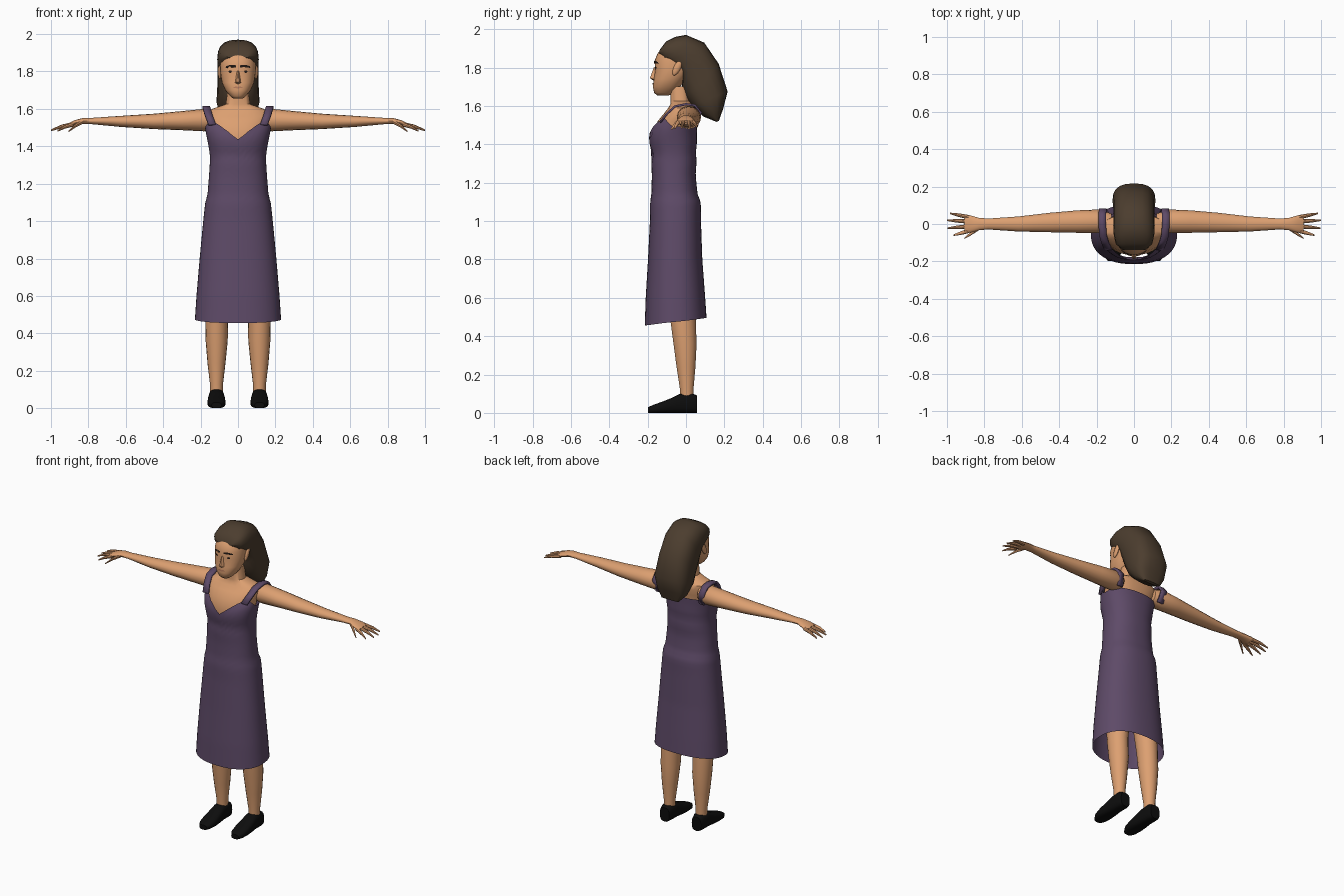
import bpy, bmesh, math
from mathutils import Vector
from mathutils.bvhtree import BVHTree


def material(name, rgb):
    m = bpy.data.materials.new(name)
    m.diffuse_color = (*rgb, 1)
    return m


SKIN = material("skin", (0.72, 0.35, 0.165))
DRESS = material("purple_cloth", (0.112, 0.069, 0.138))
HAIR = material("brown_hair", (0.072, 0.047, 0.028))
BLACK = material("black_leather", (0.004, 0.004, 0.004))
DARK = material("dark_brow", (0.018, 0.011, 0.008))
LIPS = material("lips", (0.47, 0.2, 0.11))


def finish(name, bm, mat, angle=40):
    bmesh.ops.recalc_face_normals(bm, faces=bm.faces)
    me = bpy.data.meshes.new(name)
    bm.to_mesh(me)
    bm.free()
    me.materials.append(mat)
    ob = bpy.data.objects.new(name, me)
    bpy.context.collection.objects.link(ob)
    bpy.ops.object.select_all(action='DESELECT')
    ob.select_set(True)
    bpy.context.view_layer.objects.active = ob
    bpy.ops.object.shade_smooth_by_angle(angle=math.radians(angle))
    return ob


def spow(v, n):
    return math.copysign(abs(v) ** (2 / n), v)


def loft(name, rings, mat, sides=20, n=2.3, caps=True, angle=40):
    """Skin a row of superellipse rings, each (centre, half axis u, half axis v)."""
    bm = bmesh.new()
    rows = []
    for c, u, v in rings:
        c, u, v = Vector(c), Vector(u), Vector(v)
        rows.append([bm.verts.new(c + u * spow(math.cos(a), n) + v * spow(math.sin(a), n))
                     for a in (2 * math.pi * i / sides for i in range(sides))])
    for r0, r1 in zip(rows, rows[1:]):
        for i in range(sides):
            j = (i + 1) % sides
            bm.faces.new((r0[i], r0[j], r1[j], r1[i]))
    if caps:
        bm.faces.new(rows[0])
        bm.faces.new(rows[-1])
    return finish(name, bm, mat, angle)


def upright(profile, x=0):
    """Rings from rows of (z, y front, y back, half width)."""
    return [((x, (f + b) / 2, z), (w, 0, 0), (0, (b - f) / 2, 0)) for z, f, b, w in profile]


def interp(table, t):
    """Linear lookup in rows of (key, values...)."""
    if t <= table[0][0]:
        return table[0][1:]
    for p, q in zip(table, table[1:]):
        if t <= q[0]:
            k = (t - p[0]) / (q[0] - p[0])
            return [a + (b - a) * k for a, b in zip(p[1:], q[1:])]
    return table[-1][1:]


# Torso and neck
loft("torso", upright([
    (0.95, -0.15, 0.04, 0.14), (1.30, -0.15, 0.03, 0.13), (1.44, -0.165, 0.04, 0.145),
    (1.52, -0.148, 0.045, 0.16), (1.56, -0.115, 0.055, 0.172), (1.59, -0.092, 0.05, 0.165),
    (1.608, -0.082, 0.035, 0.115), (1.625, -0.08, 0.02, 0.066), (1.70, -0.085, 0.015, 0.055)]),
    SKIN, 28, 2.4)

# Dress: tube following a profile, with shaped neckline and hem
body = [(0.45, -0.215, 0.11, 0.232), (0.60, -0.21, 0.10, 0.222), (0.80, -0.198, 0.085, 0.205),
        (1.00, -0.188, 0.078, 0.186), (1.10, -0.187, 0.077, 0.175), (1.14, -0.18, 0.06, 0.163),
        (1.24, -0.178, 0.05, 0.155), (1.32, -0.182, 0.056, 0.15), (1.35, -0.177, 0.05, 0.15),
        (1.40, -0.19, 0.057, 0.157), (1.45, -0.193, 0.056, 0.167), (1.50, -0.175, 0.058, 0.177),
        (1.54, -0.14, 0.06, 0.178)]
neckline = [(0, 1.437), (0.3, 1.485), (0.6, 1.52), (0.95, 1.535), (1.57, 1.49), (2.2, 1.5), (3.15, 1.5)]
N, ROWS = 48, 36
bm = bmesh.new()
grid = []
for r in range(ROWS + 1):
    row = []
    for i in range(N):
        a = 2 * math.pi * i / N
        low = 0.475 - 0.02 * math.cos(a)
        high = interp(neckline, min(a, 2 * math.pi - a))[0]
        z = low + (high - low) * r / ROWS
        f, b, w = interp(body, z)
        row.append(bm.verts.new((w * spow(math.sin(a), 2.3),
                                 (f + b) / 2 - (b - f) / 2 * spow(math.cos(a), 2.3), z)))
    grid.append(row)
for r0, r1 in zip(grid, grid[1:]):
    for i in range(N):
        j = (i + 1) % N
        bm.faces.new((r0[i], r0[j], r1[j], r1[i]))
finish("dress", bm, DRESS)

# Head
head = loft("head", upright([
    (1.655, -0.15, -0.09, 0.025), (1.668, -0.166, -0.06, 0.042), (1.70, -0.173, -0.03, 0.068),
    (1.74, -0.168, 0.0, 0.086), (1.79, -0.161, 0.04, 0.094), (1.835, -0.164, 0.055, 0.096),
    (1.87, -0.15, 0.055, 0.092), (1.895, -0.132, 0.05, 0.084), (1.925, -0.095, 0.03, 0.055)]),
    SKIN, 28, 2.3)
face = bmesh.new()
face.from_mesh(head.data)
tree = BVHTree.FromBMesh(face)
face.free()


def plate(name, outline, mat):
    """Thin face detail laid on the head, outline in (x, z)."""
    bm = bmesh.new()
    vs = []
    for x, z in outline:
        hit = tree.ray_cast(Vector((x, -1, z)), Vector((0, 1, 0)))[0]
        vs.append(bm.verts.new((x, hit.y - 0.004, z)))
    bm.faces.new(vs)
    bmesh.ops.triangulate(bm, faces=bm.faces)
    finish(name, bm, mat)


# Nose
bm = bmesh.new()
for p in [(0.007, -0.155, 1.805), (-0.007, -0.155, 1.805), (0, -0.168, 1.80), (0.006, -0.188, 1.745),
          (-0.006, -0.188, 1.745), (0.019, -0.158, 1.737), (-0.019, -0.158, 1.737), (0, -0.172, 1.733)]:
    bm.verts.new(p)
bmesh.ops.convex_hull(bm, input=bm.verts)
finish("nose", bm, SKIN)
plate("mouth", [(-0.03, 1.714), (0, 1.709), (0.03, 1.714), (0.012, 1.72), (0, 1.718), (-0.012, 1.72)], LIPS)

# Hair: rings fan from the forehead over the crown and down the back
locks = [((-0.14, 1.872), (-0.137, 1.892), 0.06), ((-0.11, 1.835), (-0.105, 1.935), 0.097),
         ((-0.065, 1.80), (-0.055, 1.96), 0.108), ((-0.02, 1.76), (0.0, 1.97), 0.111),
         ((-0.02, 1.70), (0.095, 1.93), 0.110), ((0.0, 1.645), (0.17, 1.82), 0.110),
         ((0.03, 1.60), (0.217, 1.675), 0.115), ((0.09, 1.545), (0.195, 1.59), 0.098),
         ((0.158, 1.517), (0.172, 1.522), 0.06)]
loft("hair", [((0, (i[0] + o[0]) / 2, (i[1] + o[1]) / 2), (w, 0, 0),
               (0, (o[0] - i[0]) / 2, (o[1] - i[1]) / 2)) for i, o, w in locks], HAIR, 20, 2.6)


def tube(name, pts, radii, mat, sides=8):
    """Round limb running mainly along x."""
    loft(name, [(p, (0, r, 0), (0, 0, r)) for p, r in zip(pts, radii)], mat, sides, 2)


arm = [(0.12, 1.54, 0.045, 0.01, 0.045), (0.18, 1.54, 0.06, 0.015, 0.063), (0.30, 1.537, 0.051, 0.013, 0.06),
       (0.45, 1.533, 0.041, 0.008, 0.052), (0.62, 1.533, 0.03, 0.0, 0.04), (0.78, 1.535, 0.017, 0.0, 0.029),
       (0.83, 1.535, 0.016, 0.0, 0.033), (0.875, 1.524, 0.015, 0.0, 0.046), (0.905, 1.514, 0.01, 0.0, 0.046)]
fingers = {"index": ((0.88, -0.036, 1.518), (0.965, -0.06, 1.482)),
           "middle": ((0.88, -0.012, 1.518), (0.996, -0.022, 1.486)),
           "ring": ((0.88, 0.013, 1.518), (1.0, 0.02, 1.486)),
           "little": ((0.88, 0.036, 1.518), (0.985, 0.057, 1.49)),
           "thumb": ((0.83, -0.022, 1.532), (0.905, -0.075, 1.48))}
strap = [(0.138, -0.135, 1.515), (0.155, -0.098, 1.56), (0.166, -0.058, 1.597), (0.17, 0.0, 1.609),
         (0.17, 0.045, 1.603), (0.167, 0.077, 1.565), (0.155, 0.055, 1.49)]
shoe = [(-0.197, 0.026, 0.03), (-0.17, 0.043, 0.042), (-0.12, 0.049, 0.06), (-0.07, 0.046, 0.08),
        (-0.03, 0.041, 0.10), (0.03, 0.041, 0.103), (0.058, 0.033, 0.09)]

for s, side in ((-1, "right"), (1, "left")):
    # Arm and fingers
    loft(side + "_arm", [((s * x, yc, zc), (0, ry, 0), (0, 0, rz)) for x, zc, rz, yc, ry in arm], SKIN, 16, 2)
    for key, (a, b) in fingers.items():
        a, b = Vector((s * a[0], *a[1:])), Vector((s * b[0], *b[1:]))
        mid = a.lerp(b, 0.55) + Vector((0, 0, 0.005))
        tube(f"{side}_{key}_finger", [a, mid, b], [0.012, 0.0095, 0.004], SKIN)

    # Leg and shoe
    loft(side + "_leg", [((s * xc, (f + b) / 2, z), (w, 0, 0), (0, (b - f) / 2, 0)) for z, f, b, w, xc in [
        (0.06, -0.03, 0.04, 0.033, 0.115), (0.13, -0.033, 0.04, 0.035, 0.115), (0.24, -0.05, 0.05, 0.048, 0.115),
        (0.36, -0.066, 0.056, 0.059, 0.114), (0.48, -0.082, 0.052, 0.061, 0.114),
        (0.96, -0.13, 0.05, 0.08, 0.085)]], SKIN, 18, 2)
    loft(side + "_shoe", [((s * 0.115, y, h / 2), (w, 0, 0), (0, 0, h / 2)) for y, w, h in shoe],
         BLACK, 16, 3)

    # Shoulder strap
    bm = bmesh.new()
    pairs = [[bm.verts.new((s * (x + d), y, z)) for d in (-0.02, 0.02)] for x, y, z in strap]
    for p, q in zip(pairs, pairs[1:]):
        bm.faces.new((p[0], p[1], q[1], q[0]))
    ob = finish(side + "_strap", bm, DRESS)
    mod = ob.modifiers.new("thickness", 'SOLIDIFY')
    mod.thickness, mod.offset = 0.012, 0

    # Ear, leaning back
    bm = bmesh.new()
    bmesh.ops.create_uvsphere(bm, u_segments=10, v_segments=8, radius=1)
    for v in bm.verts:
        x, y, z = v.co
        y, z = y * 0.02, z * 0.042
        v.co = (s * 0.097 + x * 0.011, -0.045 + y + 0.4 * z, 1.80 + z)
    finish(side + "_ear", bm, SKIN)

    # Eyebrow and eye
    plate(side + "_eyebrow", [(s * x, z) for x, z in [
        (0.012, 1.822), (0.035, 1.823), (0.066, 1.819), (0.064, 1.828), (0.038, 1.836), (0.012, 1.833)]], DARK)
    plate(side + "_eye", [(s * (0.042 + 0.009 * math.cos(k * math.pi / 4)),
                           1.799 + 0.007 * math.sin(k * math.pi / 4)) for k in range(8)], DARK)
